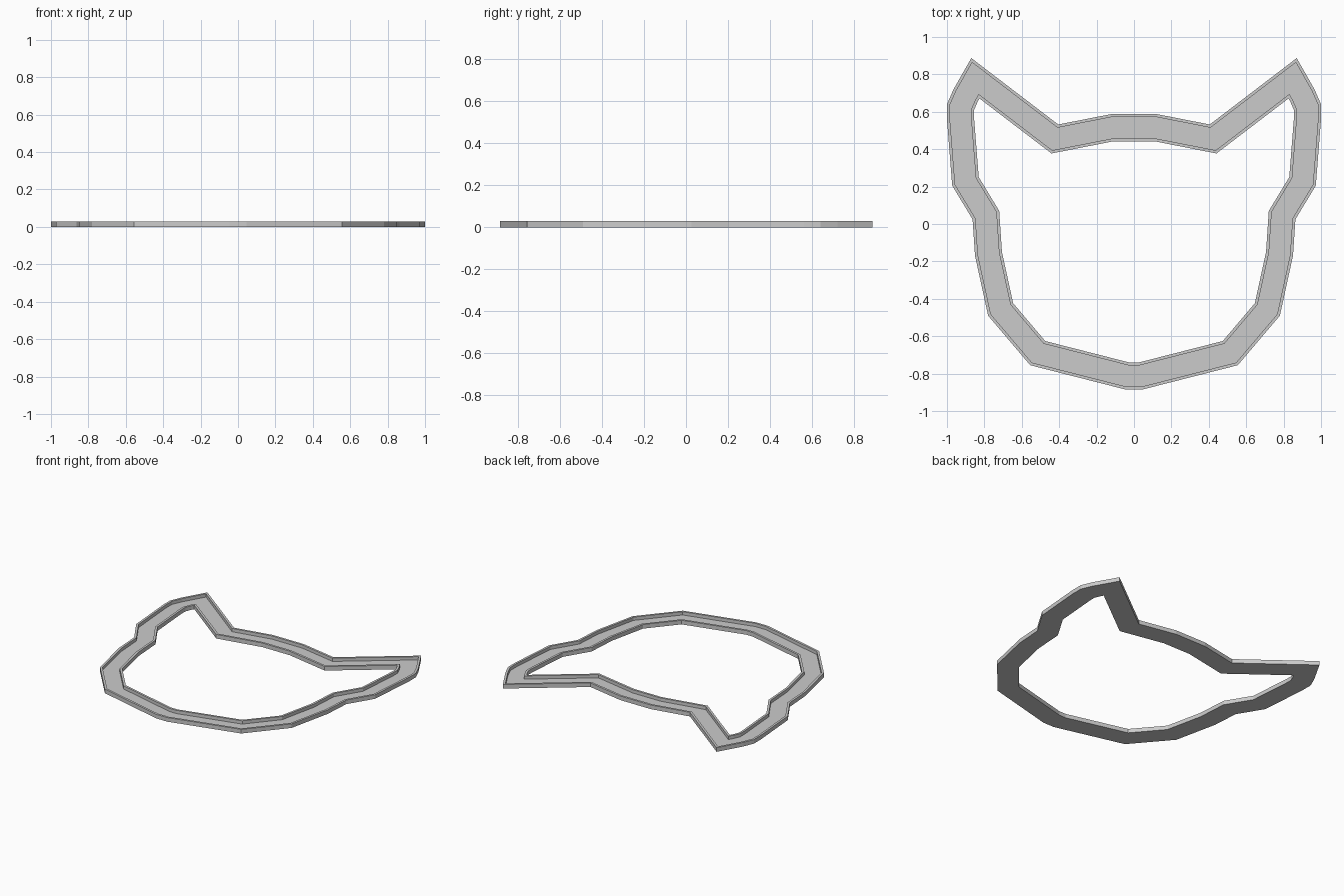
import bpy
import bmesh
from mathutils import Vector

if "Cube" in bpy.data.objects:
    bpy.data.objects.remove(bpy.data.objects["Cube"])

# Right half of the outer outline, from forehead to chin
half = [(0.125, 0.587), (0.405, 0.532), (0.87, 0.887), (0.965, 0.72),
        (1.0, 0.64), (1.0, 0.56), (0.972, 0.205), (0.863, 0.025),
        (0.85, -0.17), (0.78, -0.49), (0.555, -0.755), (0.045, -0.885)]
outline = [Vector(p) for p in half] + [Vector((-x, y)) for x, y in reversed(half)]

WIDTH, RIM, HEIGHT, FLOOR = 0.145, 0.016, 0.03, 0.006


def inset(points, d):
    """Mitred inward offset of a clockwise outline."""
    result = []
    for i, p in enumerate(points):
        a = (p - points[i - 1]).normalized()
        b = (points[(i + 1) % len(points)] - p).normalized()
        na, nb = Vector((a.y, -a.x)), Vector((b.y, -b.x))
        result.append(p + (na + nb) * (d / (1 + na.dot(nb))))
    return result


# Channel cross-section: flat base, raised rim on both edges
section = [(0, 0), (0, HEIGHT), (RIM, HEIGHT), (RIM, FLOOR),
           (WIDTH - RIM, FLOOR), (WIDTH - RIM, HEIGHT), (WIDTH, HEIGHT), (WIDTH, 0)]

bm = bmesh.new()
loops = [[bm.verts.new((p.x, p.y, z)) for p in inset(outline, d)] for d, z in section]
n = len(outline)
for k, loop in enumerate(loops):
    nxt = loops[(k + 1) % len(loops)]
    for i in range(n):
        j = (i + 1) % n
        bm.faces.new((loop[i], loop[j], nxt[j], nxt[i]))
bmesh.ops.recalc_face_normals(bm, faces=bm.faces)

# Cat head frame
mesh = bpy.data.meshes.new("cat_head_frame")
bm.to_mesh(mesh)
bm.free()
frame = bpy.data.objects.new("cat_head_frame", mesh)
bpy.context.collection.objects.link(frame)
